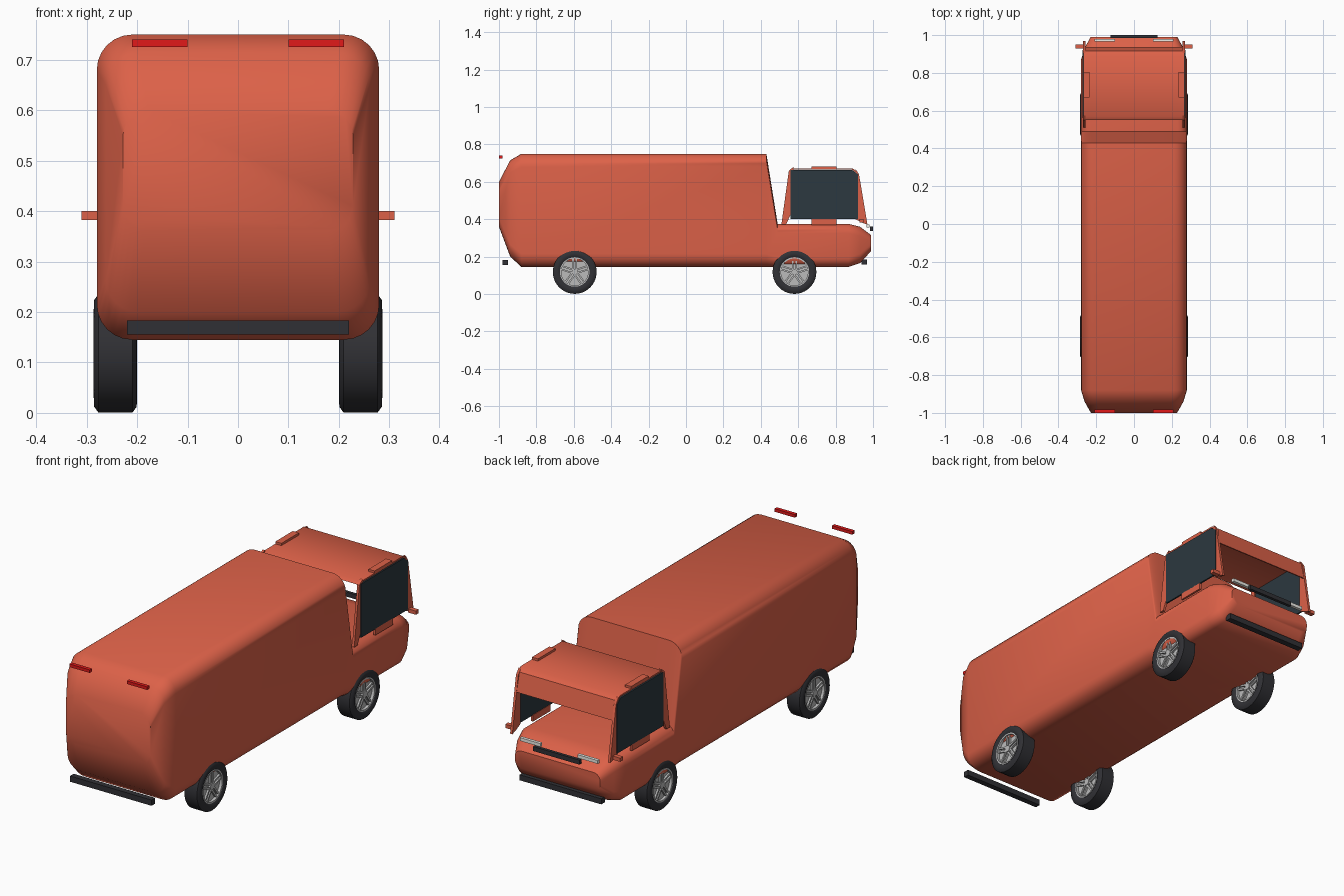
import bpy, bmesh, math
from mathutils import Matrix

if "Cube" in bpy.data.objects:
    bpy.data.objects.remove(bpy.data.objects["Cube"])


def material(name, rgb):
    m = bpy.data.materials.new(name)
    m.diffuse_color = (*rgb, 1)
    m.use_nodes = True
    m.node_tree.nodes["Principled BSDF"].inputs["Base Color"].default_value = m.diffuse_color
    return m


RED = material("body_red", (0.72, 0.12, 0.065))
GLASS = material("dark_glass", (0.025, 0.04, 0.05))
BLACK = material("black_trim", (0.03, 0.03, 0.035))
LAMP = material("lamp_red", (0.75, 0.01, 0.01))
WHITE = material("lamp_white", (0.85, 0.85, 0.8))
SILVER = material("rim_silver", (0.5, 0.5, 0.5))


def finish(bm, name, mat, angle=40):
    bmesh.ops.recalc_face_normals(bm, faces=bm.faces[:])
    me = bpy.data.meshes.new(name)
    bm.to_mesh(me)
    bm.free()
    ob = bpy.data.objects.new(name, me)
    bpy.context.collection.objects.link(ob)
    me.materials.append(mat)
    bpy.ops.object.select_all(action='DESELECT')
    ob.select_set(True)
    bpy.context.view_layer.objects.active = ob
    bpy.ops.object.shade_smooth_by_angle(angle=math.radians(angle))
    return ob


def box(name, x, y, z, mat):
    bm = bmesh.new()
    bmesh.ops.create_cube(bm, size=1)
    for v in bm.verts:
        v.co = [(a + b) / 2 + c * (b - a) for (a, b), c in zip((x, y, z), v.co)]
    return finish(bm, name, mat)


def plate(name, outline, x0, x1, mat):
    """Side (y, z) outline extruded from x0 to x1."""
    bm = bmesh.new()
    f = bm.faces.new([bm.verts.new((x0, y, z)) for y, z in outline])
    g = bmesh.ops.extrude_face_region(bm, geom=[f])['geom']
    bmesh.ops.translate(bm, vec=(x1 - x0, 0, 0),
                        verts=[e for e in g if isinstance(e, bmesh.types.BMVert)])
    return finish(bm, name, mat)


def section(hw, z0, z1, r, n=6):
    pts = []
    for k, (cx, cz) in enumerate([(hw - r, z1 - r), (r - hw, z1 - r),
                                  (r - hw, z0 + r), (hw - r, z0 + r)]):
        for i in range(n + 1):
            a = math.pi / 2 * (k + i / n)
            pts.append((cx + r * math.cos(a), cz + r * math.sin(a)))
    return pts


# Body: rounded sections lofted along the length
stations = [  # y, half width, bottom, top, corner radius
    (-1.0, 0.228, 0.36, 0.60, 0.05), (-0.94, 0.262, 0.20, 0.715, 0.065),
    (-0.88, 0.28, 0.145, 0.75, 0.07), (0.43, 0.28, 0.145, 0.75, 0.07),
    (0.49, 0.28, 0.145, 0.375, 0.05), (0.87, 0.28, 0.145, 0.375, 0.05),
    (0.93, 0.262, 0.165, 0.36, 0.05), (0.99, 0.23, 0.23, 0.315, 0.035)]
bm = bmesh.new()
rings = [[bm.verts.new((x, y, z)) for x, z in section(hw, a, b, r)]
         for y, hw, a, b, r in stations]
for p, q in zip(rings, rings[1:]):
    for i in range(len(p)):
        j = (i + 1) % len(p)
        bm.faces.new((p[i], p[j], q[j], q[i]))
bm.faces.new(rings[0])
bm.faces.new(rings[-1])
finish(bm, "body", RED, 50)

# Cab roof with front header
plate("cab_roof", [(0.55, 0.66), (0.57, 0.672), (0.89, 0.672), (0.915, 0.655), (0.937, 0.565),
                   (0.931, 0.565), (0.91, 0.648), (0.888, 0.665), (0.57, 0.665)],
      -0.268, 0.268, RED)

# Cab sides, mirrored left and right
for s, side in ((1, "right"), (-1, "left")):
    def span(a, b):
        return (min(s * a, s * b), max(s * a, s * b))
    plate("cab_window_" + side, [(0.56, 0.40), (0.92, 0.40), (0.92, 0.64), (0.89, 0.662), (0.56, 0.662)],
          *span(0.264, 0.272), GLASS)
    plate("rear_pillar_" + side, [(0.51, 0.372), (0.535, 0.372), (0.562, 0.43), (0.575, 0.68), (0.55, 0.66)],
          *span(0.258, 0.27), RED)
    plate("front_pillar_" + side, [(0.905, 0.67), (0.925, 0.64), (0.97, 0.372), (0.945, 0.38), (0.905, 0.40)],
          *span(0.258, 0.27), RED)
    box("door_sill_" + side, span(0.262, 0.272), (0.67, 0.805), (0.37, 0.402), RED)
    box("roof_rail_" + side, span(0.235, 0.268), (0.67, 0.805), (0.668, 0.683), RED)
    box("mirror_" + side, span(0.268, 0.31), (0.928, 0.95), (0.382, 0.4), RED)
    box("headlight_" + side, span(0.1, 0.21), (0.965, 0.98), (0.357, 0.373), WHITE)
    box("tail_light_" + side, span(0.1, 0.21), (-1.0, -0.982), (0.725, 0.74), LAMP)

# Grille and bumpers
box("grille", (-0.125, 0.125), (0.985, 1.0), (0.338, 0.36), BLACK)
box("front_bumper", (-0.22, 0.22), (0.937, 0.967), (0.157, 0.184), BLACK)
box("rear_bumper", (-0.22, 0.22), (-0.98, -0.952), (0.155, 0.183), BLACK)


def lathe(name, profile, mat, loc, closed=True, n=40):
    """Revolve an (x, radius) profile around the axle."""
    bm = bmesh.new()
    loops = [[bm.verts.new((x, r * math.cos(2 * math.pi * i / n), r * math.sin(2 * math.pi * i / n)))
              for i in range(n)] for x, r in profile]
    for p, q in zip(loops, loops[1:] + loops[:1]):
        for i in range(n):
            j = (i + 1) % n
            bm.faces.new((p[i], p[j], q[j], q[i]))
    ob = finish(bm, name, mat)
    ob.location = loc
    return ob


# Wheels: tyre, rim, dished disc and five split spokes
for end, y in (("front", 0.58), ("rear", -0.595)):
    for s, side in ((1, "right"), (-1, "left")):
        tag, loc = f"{end}_{side}", (s * 0.243, y, 0.118)
        lathe("tyre_" + tag, [(-0.036, 0.078), (-0.043, 0.088), (-0.042, 0.106), (-0.034, 0.117),
                              (0.034, 0.117), (0.042, 0.106), (0.043, 0.088), (0.036, 0.078)],
              BLACK, loc)
        lathe("rim_" + tag, [(-0.038, 0.072), (-0.038, 0.079), (0.038, 0.079), (0.038, 0.072)],
              SILVER, loc)
        bm = bmesh.new()
        axle = Matrix.Rotation(math.pi / 2, 4, 'Y')
        for r, d in ((0.074, 0.048), (0.016, 0.072)):
            bmesh.ops.create_cone(bm, cap_ends=True, segments=32, radius1=r, radius2=r,
                                  depth=d, matrix=axle)
        for k in range(5):
            for off in (-0.009, 0.009):
                m = (Matrix.Rotation(2 * math.pi * k / 5, 4, 'X')
                     @ Matrix.Translation((0, off, 0.042))
                     @ Matrix.Diagonal((0.066, 0.009, 0.064, 1)))
                bmesh.ops.create_cube(bm, size=1, matrix=m)
        finish(bm, "spokes_" + tag, SILVER).location = loc
